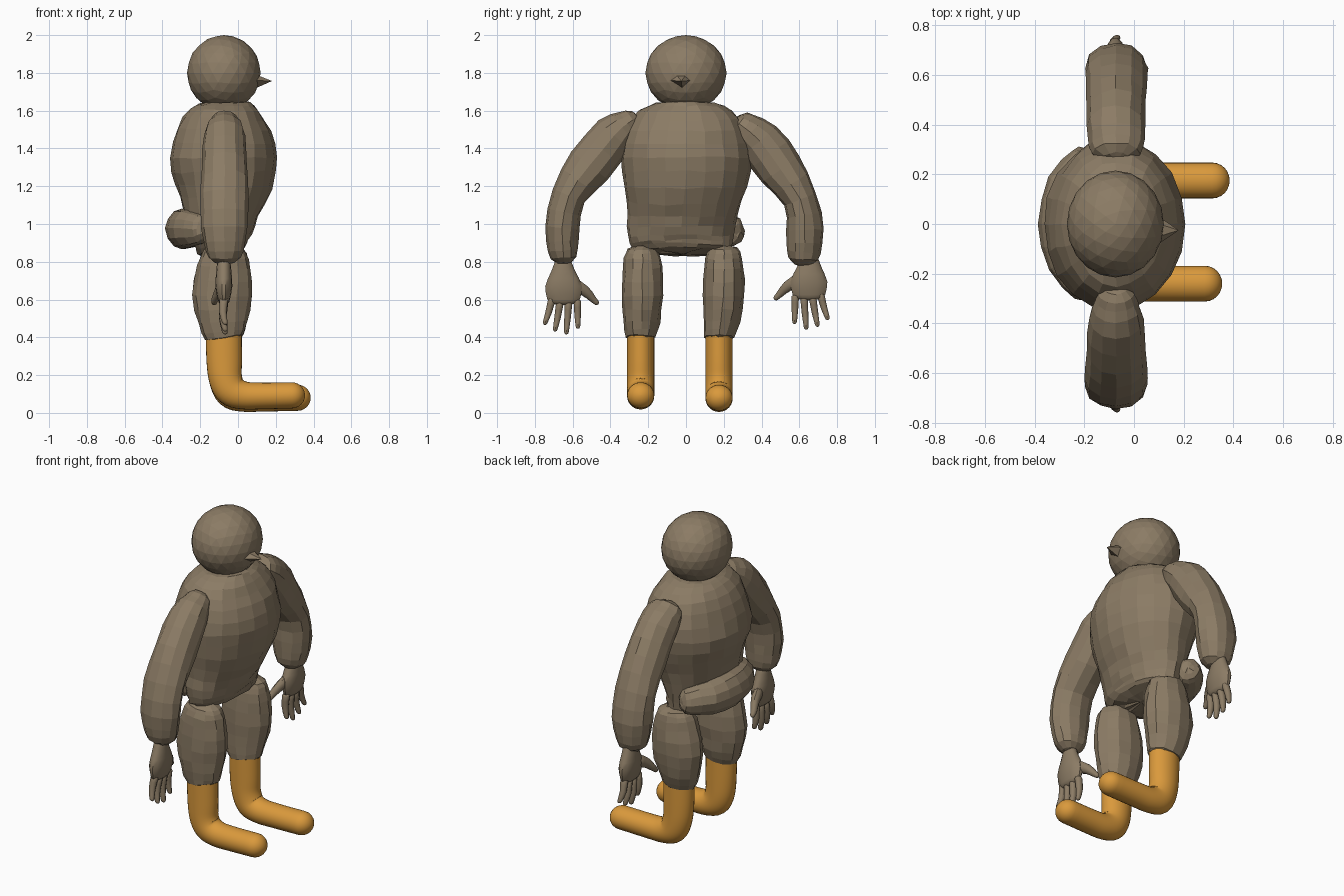
import bpy, bmesh, math, random
from mathutils import Vector

if "Cube" in bpy.data.objects:
    bpy.data.objects.remove(bpy.data.objects["Cube"])

random.seed(4)


def material(name, rgb):
    m = bpy.data.materials.new(name)
    m.diffuse_color = (*rgb, 1)
    m.use_nodes = True
    m.node_tree.nodes["Principled BSDF"].inputs["Base Color"].default_value = m.diffuse_color
    return m


BROWN = material("taupe_brown", (0.26, 0.20, 0.13))
ORANGE = material("orange", (0.70, 0.32, 0.045))


def finish(name, bm, mat, smooth=False):
    bmesh.ops.recalc_face_normals(bm, faces=bm.faces)
    me = bpy.data.meshes.new(name)
    bm.to_mesh(me)
    bm.free()
    me.materials.append(mat)
    ob = bpy.data.objects.new(name, me)
    bpy.context.collection.objects.link(ob)
    if smooth:
        bpy.context.view_layer.objects.active = ob
        ob.select_set(True)
        bpy.ops.object.shade_smooth_by_angle(angle=math.radians(40))
        ob.select_set(False)
    return ob


def spline(st, k):
    """Catmull-Rom through stations (x, y, z, r_side, r_perp)."""
    out = []
    for i in range(len(st) - 1):
        p = [st[max(i - 1, 0)], st[i], st[i + 1], st[min(i + 2, len(st) - 1)]]
        for j in range(k):
            t = j / k
            out.append([0.5 * (2 * b + (c - a) * t + (2 * a - 5 * b + 4 * c - d) * t * t
                               + (3 * b - a - 3 * c + d) * t ** 3) for a, b, c, d in zip(*p)])
    return out + [list(st[-1])]


def loft(name, stations, side, n=14, k=2, caps=(0.05, 0.05), mat=BROWN,
         jitter=0.0, smooth=False, dome=(30, 60, 85)):
    """Elliptical sweep along the stations with domed ends."""
    st = spline(stations, k)
    pts = [Vector(s[:3]) for s in st]
    side = Vector(side)
    rings = []
    for i, s in enumerate(st):
        t = (pts[min(i + 1, len(st) - 1)] - pts[max(i - 1, 0)]).normalized()
        rings.append((pts[i], t, s[3], s[4]))

    def cap(ring, sign, length):
        p, t, a, b = ring
        return [(p + t * sign * length * math.sin(math.radians(d)), t,
                 a * math.cos(math.radians(d)), b * math.cos(math.radians(d))) for d in dome]

    rings = cap(rings[0], -1, caps[0])[::-1] + rings + cap(rings[-1], 1, caps[1])
    bm = bmesh.new()
    loops = []
    for p, t, a, b in rings:
        perp = t.cross(side).normalized()
        loop = []
        for j in range(n):
            w = 2 * math.pi * j / n
            co = p + side * a * math.cos(w) + perp * b * math.sin(w)
            co += Vector([random.uniform(-jitter, jitter) for _ in range(3)])
            loop.append(bm.verts.new(co))
        loops.append(loop)
    for l0, l1 in zip(loops, loops[1:]):
        for j in range(n):
            bm.faces.new((l0[j], l0[(j + 1) % n], l1[(j + 1) % n], l1[j]))
    bm.faces.new(loops[0])
    bm.faces.new(loops[-1])
    return finish(name, bm, mat, smooth)


# Head
bm = bmesh.new()
bmesh.ops.create_icosphere(bm, subdivisions=3, radius=1)
for v in bm.verts:
    v.co = Vector((-0.075 + 0.195 * v.co.x, 0.215 * v.co.y, 1.8 + 0.2 * v.co.z))
finish("head", bm, BROWN)

# Beak
bm = bmesh.new()
base = [bm.verts.new((0.085, y, z)) for y, z in
        ((-0.09, 1.76), (-0.02, 1.715), (0.04, 1.76), (0.005, 1.795), (-0.055, 1.795))]
tip = bm.verts.new((0.18, -0.025, 1.757))
bm.faces.new(base)
for i in range(5):
    bm.faces.new((base[i], base[(i + 1) % 5], tip))
finish("beak", bm, BROWN)

# Torso
loft("torso", [
    (-0.08, -0.02, 0.87, 0.26, 0.135), (-0.09, -0.03, 0.93, 0.28, 0.16),
    (-0.09, -0.02, 1.05, 0.29, 0.20), (-0.075, -0.005, 1.2, 0.325, 0.255),
    (-0.078, 0, 1.35, 0.348, 0.283), (-0.075, 0, 1.5, 0.315, 0.247),
    (-0.07, 0, 1.6, 0.25, 0.185), (-0.07, 0, 1.64, 0.16, 0.14)],
    (0, 1, 0), n=20, caps=(0.03, 0.005), jitter=0.005)

# Rounded roll across the lower back
loft("back_roll", [
    (-0.19, -0.25, 0.975, 0.08, 0.07), (-0.265, -0.15, 0.975, 0.1, 0.088),
    (-0.295, 0, 0.975, 0.105, 0.09), (-0.265, 0.15, 0.97, 0.1, 0.088),
    (-0.19, 0.25, 0.965, 0.08, 0.07)], (0, 0, 1), n=12, jitter=0.004)

# Arms: y, z, radius along x, radius in plane
ARMS = {
    "right": [(-0.31, 1.53, 0.085, 0.075), (-0.38, 1.47, 0.11, 0.113), (-0.51, 1.31, 0.12, 0.12),
              (-0.62, 1.15, 0.125, 0.092), (-0.655, 0.98, 0.122, 0.09), (-0.65, 0.86, 0.10, 0.08)],
    "left": [(0.31, 1.51, 0.11, 0.085), (0.39, 1.44, 0.117, 0.118), (0.50, 1.29, 0.12, 0.12),
             (0.605, 1.13, 0.125, 0.09), (0.63, 0.97, 0.125, 0.1), (0.625, 0.85, 0.10, 0.09)],
}
for label, arm in ARMS.items():
    loft(label + "_arm", [(-0.072, *a) for a in arm], (1, 0, 0), n=12,
         caps=(0.07, 0.075), jitter=0.003)

# Hands: palm, four fingers and an inward thumb
FINGERS = [((0.575, 0.59), (0.572, 0.445)), ((0.622, 0.58), (0.633, 0.415)),
           ((0.668, 0.58), (0.692, 0.43)), ((0.71, 0.60), (0.745, 0.465))]
for label, s, dy, dz in (("right", -1, 0.0, 0.0), ("left", 1, 0.003, 0.025)):
    def at(y, z, rx, rp, x=-0.075):
        return (x, s * (y + dy), z + dz, rx, rp)
    loft(label + "_palm", [at(0.65, 0.80, 0.035, 0.045), at(0.65, 0.75, 0.04, 0.065),
                           at(0.648, 0.67, 0.045, 0.1), at(0.648, 0.60, 0.032, 0.088)],
         (1, 0, 0), n=14, caps=(0.02, 0.03), smooth=True)
    for i, ((y0, z0), (y1, z1)) in enumerate(FINGERS):
        loft(f"{label}_finger_{i + 1}",
             [at(y0, z0, 0.023, 0.021), at((y0 + y1) / 2, (z0 + z1) / 2, 0.02, 0.018, -0.08),
              at(y1, z1 + 0.015, 0.015, 0.013, -0.07)],
             (1, 0, 0), n=10, caps=(0.01, 0.015), smooth=True)
    loft(label + "_thumb",
         [at(0.60, 0.68, 0.03, 0.04, -0.08), at(0.535, 0.645, 0.026, 0.03, -0.10),
          at(0.495, 0.605, 0.02, 0.02, -0.12), at(0.475, 0.585, 0.015, 0.015, -0.125)],
         (1, 0, 0), n=10, caps=(0.01, 0.015), smooth=True)

# Thighs, then tube-like lower legs bending into feet
for label, yt, yl, toe, lift in (("right", -0.23, -0.24, 0.285, 0.015),
                                 ("left", 0.20, 0.175, 0.315, 0.002)):
    yb = (yt + yl) / 2
    loft(label + "_thigh", [
        (-0.07, yt, 0.85, 0.09, 0.115), (-0.075, yt, 0.77, 0.105, 0.14),
        (-0.083, yt, 0.62, 0.11, 0.157), (-0.08, yb, 0.48, 0.097, 0.13),
        (-0.072, yl, 0.40, 0.077, 0.105)], (0, 1, 0), n=12, caps=(0.04, 0.01), jitter=0.004)
    loft(label + "_leg", [
        (-0.075, yl, 0.42, 0.072, 0.095), (-0.073, yl, 0.28, 0.072, 0.094),
        (-0.066, yl, 0.18, 0.072, 0.088), (-0.035, yl, 0.105 + lift, 0.072, 0.085),
        (0.03, yl, 0.078 + lift, 0.072, 0.074), (0.13, yl, 0.075 + lift, 0.072, 0.07),
        (toe, yl, 0.078 + lift, 0.072, 0.069)], (0, 1, 0), n=28, k=4, caps=(0.01, 0.07),
        mat=ORANGE, smooth=True, dome=(15, 30, 45, 60, 75, 87))
